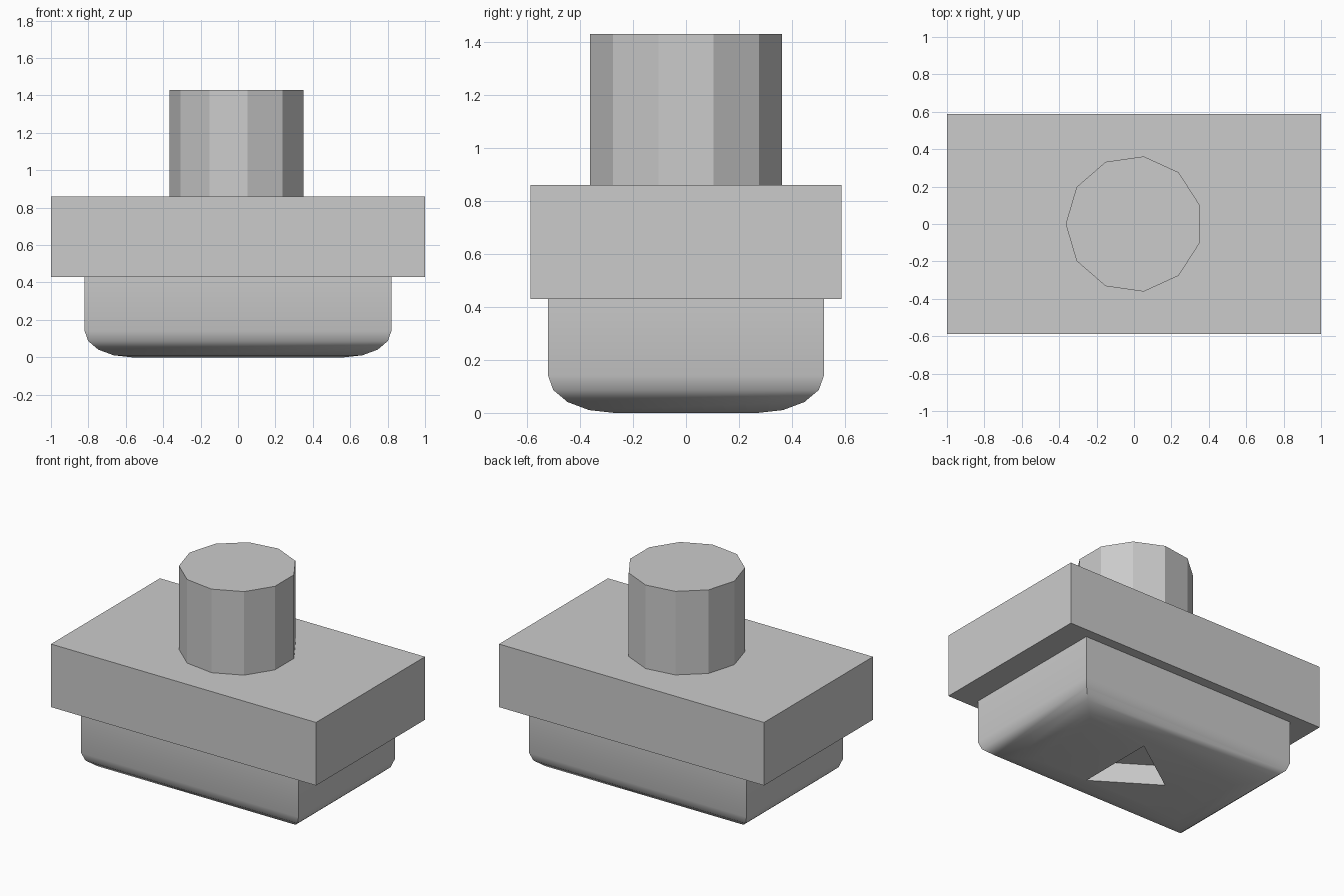
import bpy
import bmesh
import math

cube = bpy.data.objects.get("Cube")
if cube:
    bpy.data.objects.remove(cube, do_unlink=True)

# Single plain grey
grey = bpy.data.materials.new("light grey")
grey.use_nodes = True
GREY = (0.6, 0.6, 0.6, 1)
grey.diffuse_color = GREY
grey.node_tree.nodes["Principled BSDF"].inputs["Base Color"].default_value = GREY


def loft(name, sections):
    """Skin stacked outlines [(points, z), ...] into a closed solid."""
    bm = bmesh.new()
    rings = [[bm.verts.new((x, y, z)) for x, y in pts] for pts, z in sections]
    for low, high in zip(rings, rings[1:]):
        n = len(low)
        for i in range(n):
            j = (i + 1) % n
            bm.faces.new((low[i], low[j], high[j], high[i]))
    bm.faces.new(rings[0][::-1])
    bm.faces.new(rings[-1])
    bmesh.ops.recalc_face_normals(bm, faces=bm.faces)
    mesh = bpy.data.meshes.new(name)
    bm.to_mesh(mesh)
    bm.free()
    mesh.materials.append(grey)
    obj = bpy.data.objects.new(name, mesh)
    bpy.context.collection.objects.link(obj)
    return obj


def rectangle(hx, hy):
    return [(-hx, -hy), (hx, -hy), (hx, hy), (-hx, hy)]


def polygon(sides, radius):
    angles = [math.pi + math.tau * i / sides for i in range(sides)]
    return [(radius * math.cos(a), radius * math.sin(a)) for a in angles]


# Wide middle plate
plate = rectangle(1, 0.587)
loft("middle_plate", [(plate, 0.43), (plate, 0.86)])

# Eleven-sided post on top
post = polygon(11, 0.365)
loft("top_post", [(post, 0.86), (post, 1.43)])

# Lower body with a rounded underside
STEPS = 4
sections = []
for i in range(STEPS + 1):
    a = math.pi / 2 * i / STEPS
    inset = 0.25 * (1 - math.sin(a))
    sections.append((rectangle(0.82 - inset, 0.52 - inset), 0.14 * (1 - math.cos(a))))
sections.append((rectangle(0.82, 0.52), 0.43))
body = loft("lower_body", sections)

# Triangular recess in the underside
triangle = [(-0.25, 0), (0.16, -0.265), (0.16, 0.285)]
cutter = loft("recess_cutter", [(triangle, -0.1), (triangle, 0.137)])
cutter.hide_render = True
cut = body.modifiers.new("recess", 'BOOLEAN')
cut.operation = 'DIFFERENCE'
cut.solver = 'EXACT'
cut.object = cutter
bpy.ops.object.select_all(action='DESELECT')
bpy.context.view_layer.objects.active = body
body.select_set(True)
bpy.ops.object.modifier_apply(modifier=cut.name)
bpy.data.objects.remove(cutter, do_unlink=True)
bpy.ops.object.shade_smooth_by_angle(angle=math.radians(35))
